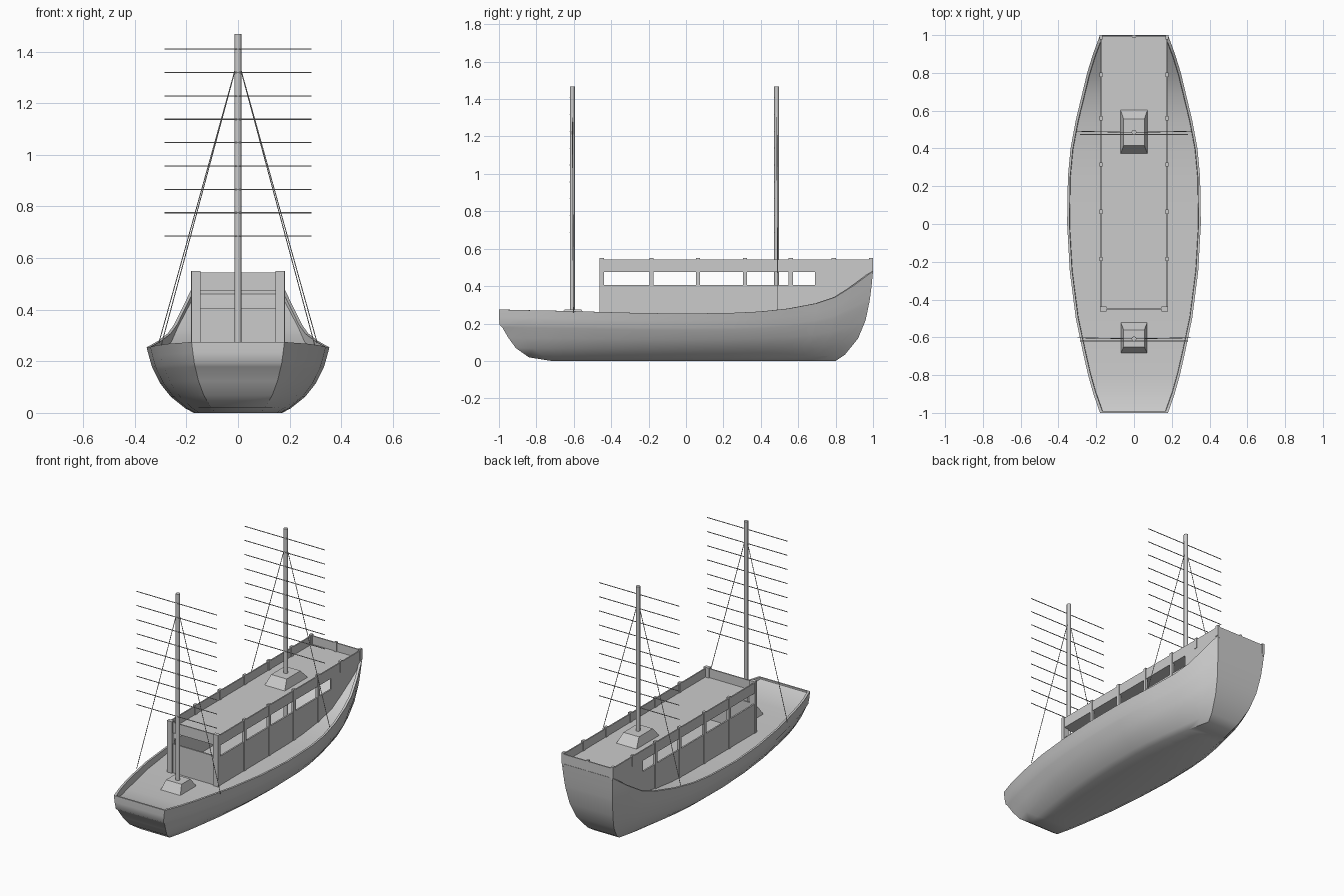
import bpy, bmesh
from mathutils import Vector

cube = bpy.data.objects.get("Cube")
if cube:
    bpy.data.objects.remove(cube, do_unlink=True)

grey = bpy.data.materials.new("plain_grey")
grey.use_nodes = True
COL = (0.6, 0.6, 0.6, 1)
grey.diffuse_color = COL
for node in grey.node_tree.nodes:
    if node.type == 'BSDF_PRINCIPLED':
        node.inputs["Base Color"].default_value = COL


def finish(name, bm, smooth=None):
    bmesh.ops.recalc_face_normals(bm, faces=bm.faces)
    mesh = bpy.data.meshes.new(name)
    bm.to_mesh(mesh)
    bm.free()
    mesh.materials.append(grey)
    ob = bpy.data.objects.new(name, mesh)
    bpy.context.collection.objects.link(ob)
    if smooth:
        bpy.ops.object.select_all(action='DESELECT')
        ob.select_set(True)
        bpy.context.view_layer.objects.active = ob
        bpy.ops.object.shade_smooth_by_angle(angle=smooth)
    return ob


def box(name, x, y, z, top=None):
    """Box from x, y, z ranges; top gives optional x, y ranges of the upper face."""
    bm = bmesh.new()
    tx, ty = top or (x, y)
    rings = []
    for (a, b), (c, d), h in ((x, y, z[0]), (tx, ty, z[1])):
        rings.append([bm.verts.new((p, q, h)) for p, q in ((a, c), (b, c), (b, d), (a, d))])
    low, up = rings
    bm.faces.new(low)
    bm.faces.new(up)
    for i in range(4):
        j = (i + 1) % 4
        bm.faces.new((low[i], low[j], up[j], up[i]))
    return finish(name, bm)


def rod(name, p, q, r, sides):
    p, q = Vector(p), Vector(q)
    bm = bmesh.new()
    bmesh.ops.create_cone(bm, cap_ends=True, segments=sides, radius1=r, radius2=r, depth=(q - p).length)
    turn = Vector((0, 0, 1)).rotation_difference(q - p).to_matrix()
    bmesh.ops.rotate(bm, verts=bm.verts, matrix=turn)
    bmesh.ops.translate(bm, verts=bm.verts, vec=(p + q) / 2)
    return finish(name, bm, 0.9)


# Hull stations along the length: position, half width, rim height, deck height
STATIONS = [
    (-1, .18, .275, .265), (-.9, .215, .272, .23), (-.8, .243, .27, .225),
    (-.69, .268, .268, .22), (-.5, .308, .263, .22), (-.25, .34, .256, .22),
    (0, .354, .253, .22), (.25, .35, .257, .222), (.4, .336, .264, .228),
    (.55, .308, .28, .245), (.7, .272, .308, .275), (.8, .248, .342, .33),
    (.9, .217, .405, .39), (1, .18, .48, .46)]

# Hull levels: height fraction, bow end, stern end, half width amidships
LEVELS = [
    (0, -.72, .8, .172), (.07, -.84, .85, .205), (.25, -.91, .92, .262),
    (.45, -.95, .96, .302), (.65, -.982, .98, .328), (.7, -.996, .984, .334),
    (.85, -1, .993, .345), (1, -1, 1, .355)]

# Hull shell with rim and inner bulwark
bm = bmesh.new()


def ring(points):
    left = [bm.verts.new(p) for p in points]
    right = [bm.verts.new((-x, y, z)) for x, y, z in points]
    return left + right[::-1]


rings = []
for f, bow, stern, half in LEVELS:
    rings.append(ring([(half * w / .355, bow + (u + 1) / 2 * (stern - bow), f * rim)
                       for u, w, rim, d in STATIONS]))
rings.append(ring([(w - .012, u * .99, rim) for u, w, rim, d in STATIONS]))
rings.append(ring([(w - .014, u * .99, d) for u, w, rim, d in STATIONS]))
n = len(rings[0])
for a, b in zip(rings, rings[1:]):
    for i in range(n):
        j = (i + 1) % n
        bm.faces.new((a[i], a[j], b[j], b[i]))
for r in (rings[0], rings[-1]):
    for i in range(n // 2 - 1):
        bm.faces.new((r[i], r[i + 1], r[n - 2 - i], r[n - 1 - i]))
finish("hull_and_deck", bm, 0.7)

# Cabin side walls, open under the roof except near the stern
WALL = [(-.45, .21), (.4, .21), (.7, .26), (.9, .37), (1, .465), (1, .485),
        (.69, .485), (.69, .405), (-.45, .405)]
for side, label in ((1, "left"), (-1, "right")):
    bm = bmesh.new()
    face = bm.faces.new([bm.verts.new((side * .168, y, z)) for y, z in WALL])
    out = bmesh.ops.extrude_face_region(bm, geom=[face])
    moved = [v for v in out["geom"] if isinstance(v, bmesh.types.BMVert)]
    bmesh.ops.translate(bm, verts=moved, vec=(side * .01, 0, 0))
    finish(label + "_cabin_wall", bm)

    # Roof rails and posts
    xs = sorted((side * .17, side * .178))
    box(label + "_roof_rail", xs, (-.45, 1), (.485, .541))
    xs = sorted((side * .145, side * .181))
    box(label + "_front_post", xs, (-.462, -.438), (.21, .55))
    xs = sorted((side * .166, side * .182))
    for k, y in enumerate((-.185, .065, .315, .56, .79, .989)):
        base = .21 if y < .6 else .48
        box(f"{label}_post_{k + 1}", xs, (y - .011, y + .011), (base, .55))

box("front_cabin_wall", (-.175, .175), (-.452, -.442), (.21, .405))
box("cabin_roof", (-.178, .178), (-.45, .998), (.475, .487))
box("front_roof_rail", (-.175, .175), (-.453, -.445), (.485, .544))
box("rear_roof_rail", (-.175, .175), (.99, .998), (.478, .541))
box("rear_middle_post", (-.008, .008), (.984, 1), (.48, .548))

# Mast steps
box("front_mast_step", (-.072, .072), (-.69, -.515), (.21, .275),
    ((-.055, .055), (-.65, -.56)))
box("rear_mast_step", (-.072, .072), (.37, .605), (.484, .543),
    ((-.055, .055), (.415, .555)))

# Masts with battens and shrouds
for label, y, foot, spread in (("front", -.608, .21, .298), ("rear", .485, .21, .31)):
    rod(label + "_mast", (0, y, foot), (0, y, 1.468), .0135, 8)
    for k in range(9):
        z = .685 + k * .0906
        rod(f"{label}_batten_{k + 1}", (-.285, y - .012, z), (.285, y - .012, z), .0025, 6)
    for side, name in ((1, "left"), (-1, "right")):
        rod(f"{label}_{name}_shroud", (0, y, 1.37), (side * spread, y + .006, .26), .002, 6)
